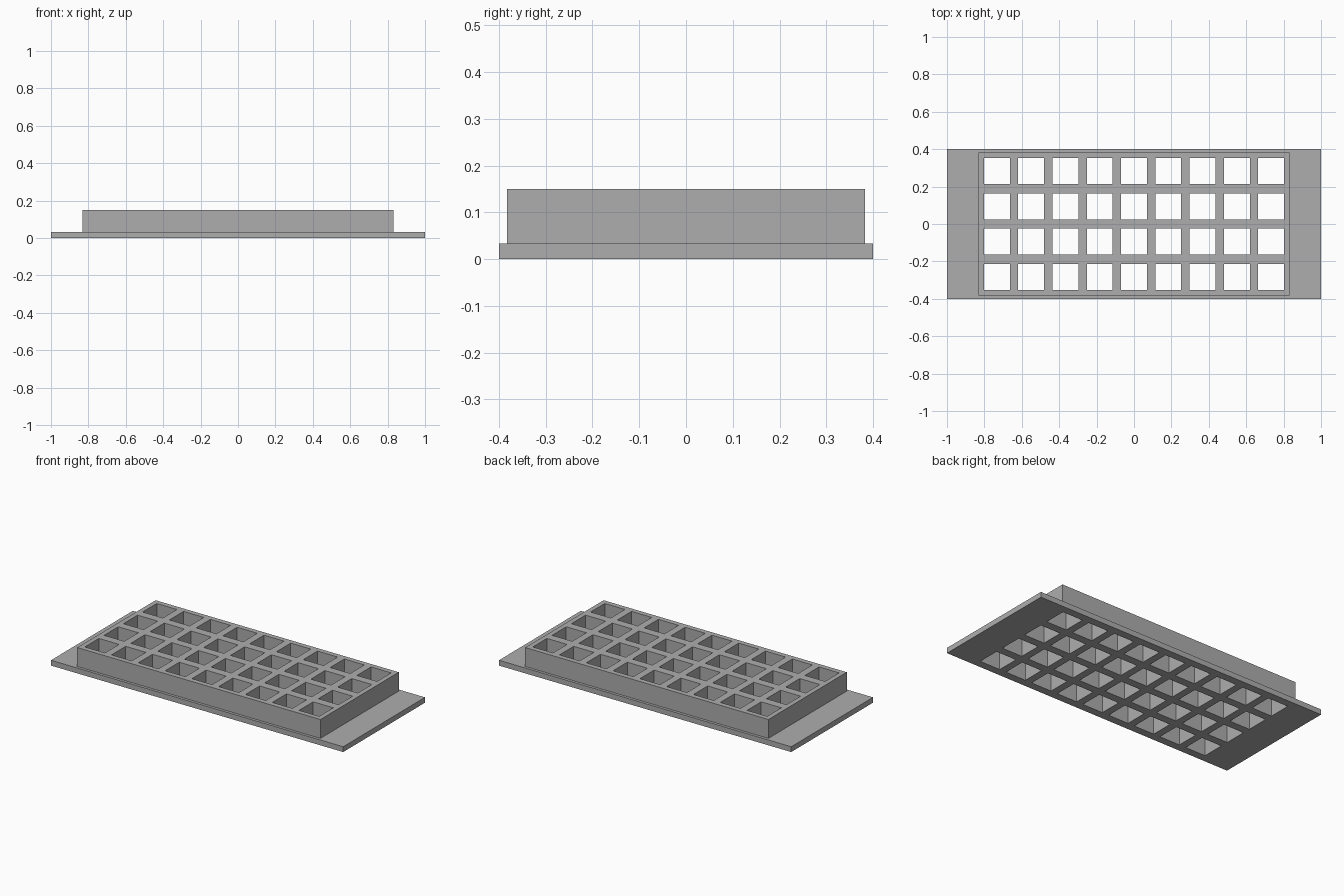
import bpy, bmesh

if "Cube" in bpy.data.objects:
    bpy.data.objects.remove(bpy.data.objects["Cube"])

COLS, ROWS = 9, 4
PITCH_X, PITCH_Y = 0.1833, 0.1885
HOLE = 0.138

grey = bpy.data.materials.new("grey")
grey.diffuse_color = (0.42, 0.42, 0.42, 1)
grey.use_nodes = True
grey.node_tree.nodes["Principled BSDF"].inputs["Base Color"].default_value = grey.diffuse_color


def cuts(count, pitch, half):
    """Outer edges plus both sides of every hole along one axis."""
    out = [-half]
    for i in range(count):
        c = (i - (count - 1) / 2) * pitch
        out += [c - HOLE / 2, c + HOLE / 2]
    return out + [half]


def perforated_slab(name, half_x, half_y, z0, z1):
    xs, ys = cuts(COLS, PITCH_X, half_x), cuts(ROWS, PITCH_Y, half_y)
    bm = bmesh.new()
    v = [[bm.verts.new((x, y, z0)) for y in ys] for x in xs]
    for i in range(len(xs) - 1):
        for j in range(len(ys) - 1):
            if i % 2 and j % 2:      # odd cells are the through holes
                continue
            bm.faces.new((v[i][j], v[i + 1][j], v[i + 1][j + 1], v[i][j + 1]))
    # thicken the sheet upwards, keeping the lower face
    ext = bmesh.ops.extrude_face_region(bm, geom=bm.faces[:], use_keep_orig=True)
    top = [g for g in ext["geom"] if isinstance(g, bmesh.types.BMVert)]
    bmesh.ops.translate(bm, verts=top, vec=(0, 0, z1 - z0))
    bmesh.ops.recalc_face_normals(bm, faces=bm.faces[:])
    me = bpy.data.meshes.new(name)
    bm.to_mesh(me)
    bm.free()
    me.materials.append(grey)
    ob = bpy.data.objects.new(name, me)
    bpy.context.collection.objects.link(ob)
    return ob


# wide thin flange and the raised grid block on it
perforated_slab("base_flange", 1.0, 0.4, 0.0, 0.033)
perforated_slab("grid_block", 0.832, 0.383, 0.033, 0.15)
